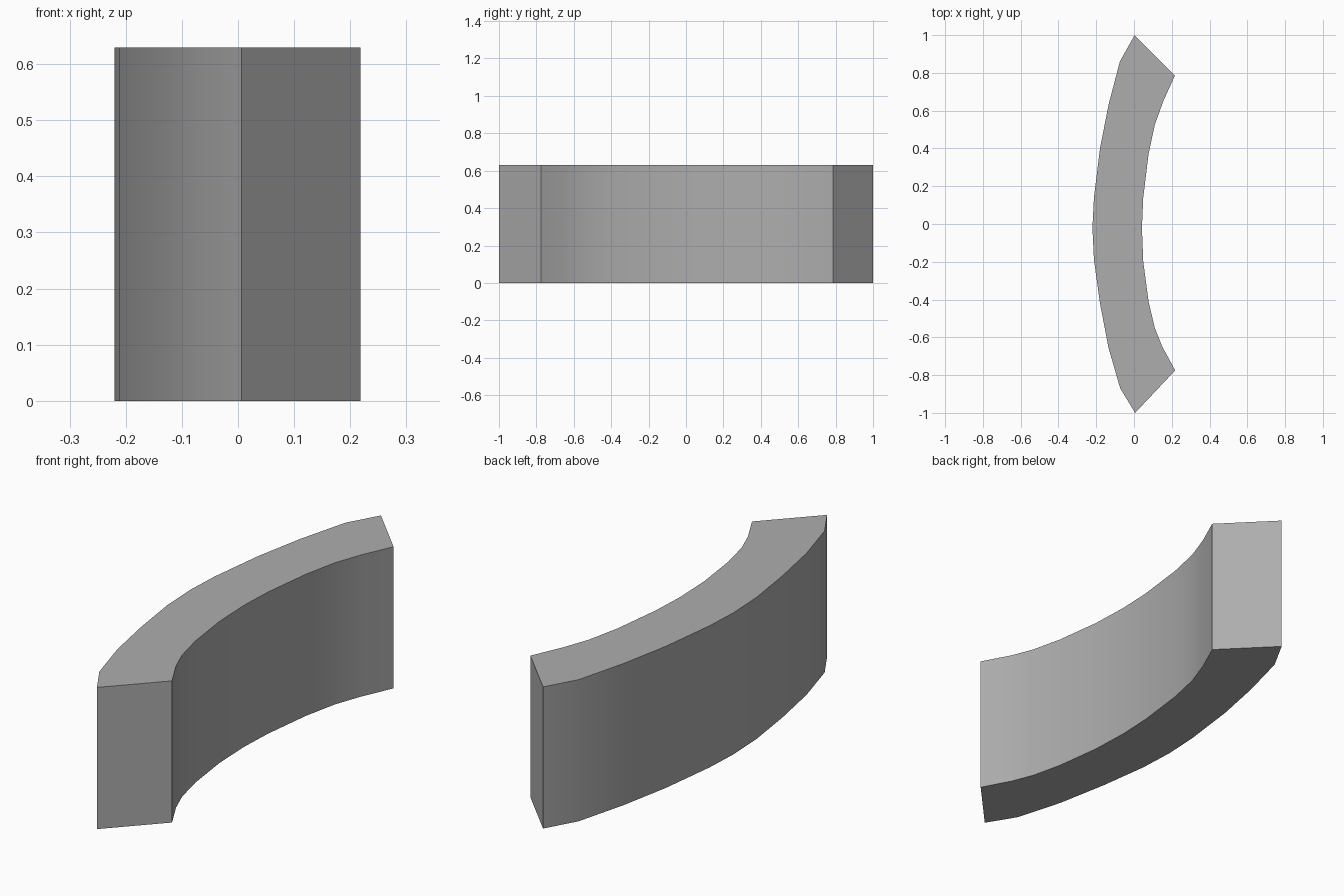
import bpy
import bmesh
import math

if "Cube" in bpy.data.objects:
    bpy.data.objects.remove(bpy.data.objects["Cube"], do_unlink=True)

HEIGHT = 0.63

# Plan outline of the curved block: outer and inner walls, back to front
outer_wall = [(0.003, 1.0), (-0.075, 0.86), (-0.135, 0.63), (-0.18, 0.4),
              (-0.212, 0.14), (-0.22, -0.02), (-0.212, -0.19), (-0.18, -0.42),
              (-0.135, -0.655), (-0.073, -0.87), (0.006, -1.0)]
inner_wall = [(0.216, 0.785), (0.155, 0.65), (0.11, 0.525), (0.077, 0.37),
              (0.049, 0.14), (0.042, -0.02), (0.049, -0.2), (0.077, -0.41),
              (0.11, -0.55), (0.15, -0.65), (0.218, -0.775)]

# Grey stone colour
stone = bpy.data.materials.new("grey")
stone.use_nodes = True
colour = (0.42, 0.42, 0.42, 1)
stone.diffuse_color = colour
for node in stone.node_tree.nodes:
    if node.type == "BSDF_PRINCIPLED":
        node.inputs["Base Color"].default_value = colour

# Extrude the outline into a solid block
bm = bmesh.new()
outline = outer_wall + inner_wall[::-1]
base = bm.faces.new([bm.verts.new((x, y, 0)) for x, y in outline])
result = bmesh.ops.extrude_face_region(bm, geom=[base], use_keep_orig=True)
top_verts = [g for g in result["geom"] if isinstance(g, bmesh.types.BMVert)]
bmesh.ops.translate(bm, verts=top_verts, vec=(0, 0, HEIGHT))
bmesh.ops.recalc_face_normals(bm, faces=bm.faces)

mesh = bpy.data.meshes.new("curved_block")
bm.to_mesh(mesh)
bm.free()
mesh.materials.append(stone)
block = bpy.data.objects.new("curved_block", mesh)
bpy.context.collection.objects.link(block)

# Smooth the curved walls, keep the corners sharp
bpy.ops.object.select_all(action="DESELECT")
block.select_set(True)
bpy.context.view_layer.objects.active = block
bpy.ops.object.shade_smooth_by_angle(angle=math.radians(30))
